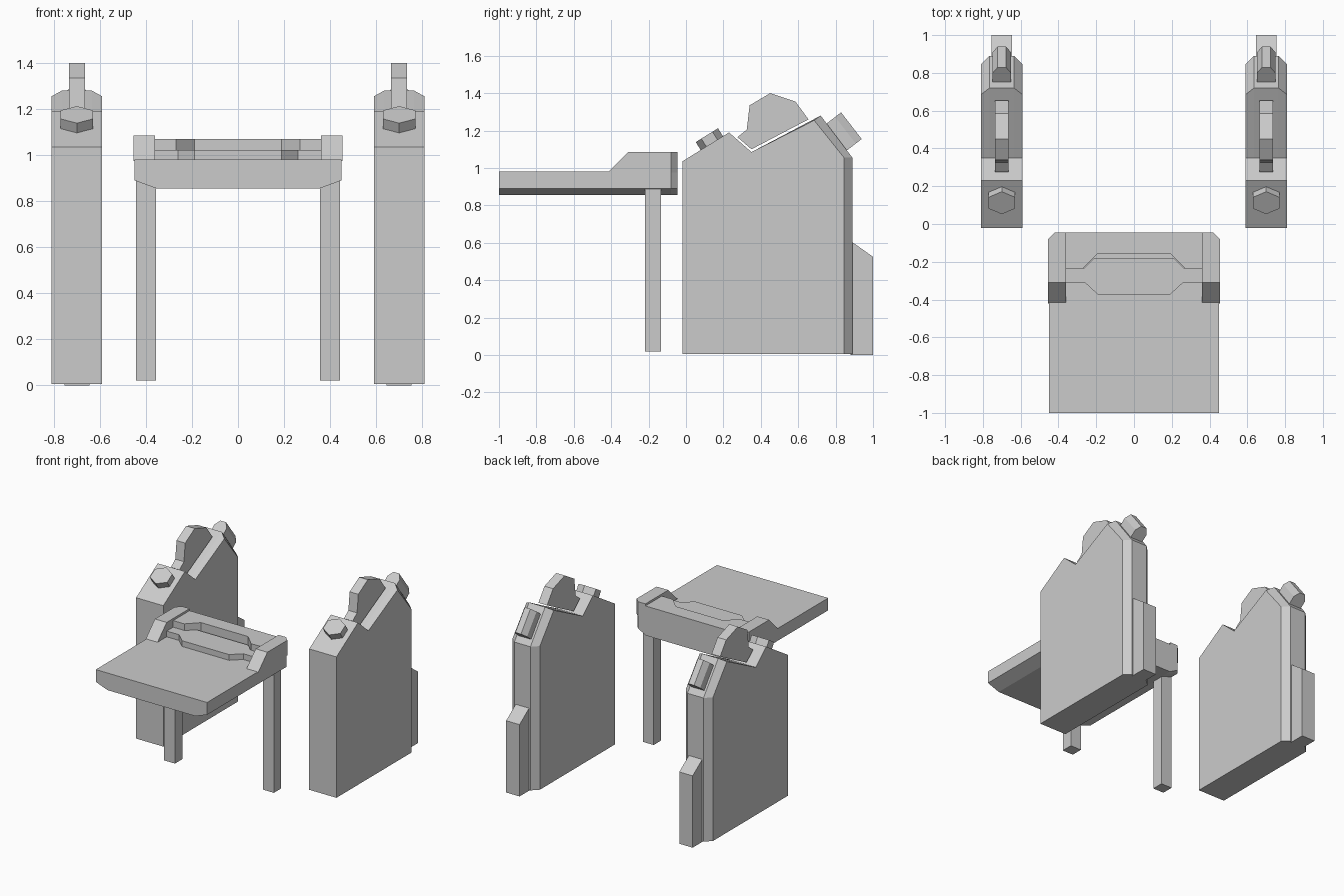
import bpy
import math
from mathutils import Vector

if "Cube" in bpy.data.objects:
    bpy.data.objects.remove(bpy.data.objects["Cube"], do_unlink=True)

GREY = (0.6, 0.6, 0.6, 1.0)
mat = bpy.data.materials.new("plain grey")
mat.use_nodes = True
mat.diffuse_color = GREY
mat.node_tree.nodes["Principled BSDF"].inputs["Base Color"].default_value = GREY


def loft(name, rings):
    """Skin a list of equally sized rings of points and cap both ends."""
    n = len(rings[0])
    verts = [p for ring in rings for p in ring]
    faces = [tuple(range(n)), tuple(range(len(verts) - n, len(verts)))]
    for r in range(len(rings) - 1):
        for i in range(n):
            j = (i + 1) % n
            faces.append((r * n + i, r * n + j, (r + 1) * n + j, (r + 1) * n + i))
    mesh = bpy.data.meshes.new(name)
    mesh.from_pydata(verts, [], faces)
    mesh.materials.append(mat)
    obj = bpy.data.objects.new(name, mesh)
    bpy.context.collection.objects.link(obj)
    # consistent outward normals
    import bmesh
    bm = bmesh.new()
    bm.from_mesh(mesh)
    bmesh.ops.recalc_face_normals(bm, faces=bm.faces)
    bm.to_mesh(mesh)
    bm.free()
    return obj


def side_loft(name, sections):
    """Sections are (x, yz profile)."""
    return loft(name, [[(x, y, z) for y, z in prof] for x, prof in sections])


def plan(name, outline, z0, z1):
    return loft(name, [[(x, y, z) for x, y in outline] for z in (z0, z1)])


def box(name, x0, x1, y0, y1, z0, z1):
    return plan(name, [(x0, y0), (x1, y0), (x1, y1), (x0, y1)], z0, z1)


def tilted_prism(name, x, base, normal, section, height_scales):
    """Extrude a local (x, along slope) section along a tilted normal."""
    up = Vector((0, *normal)).normalized()
    along = Vector((0, -up.z, up.y))
    centre = Vector((x, *base))
    return loft(name, [[centre + Vector((u * s, 0, 0)) + along * v + up * h
                        for u, v in section] for h, s in height_scales])


# Standing side panels, one on each side
front_edge = [(-0.02, 0.005), (-0.02, 1.035), (0.23, 1.19), (0.35, 1.085)]
panel_outer = front_edge + [(0.685, 1.255), (0.845, 1.055), (0.845, 0.005)]
panel_inner = front_edge + [(0.72, 1.28), (0.89, 1.055), (0.89, 0.005)]
fin = [(0.275, 1.165), (0.35, 1.10), (0.655, 1.26), (0.585, 1.355),
       (0.45, 1.40), (0.34, 1.335), (0.325, 1.205)]
rear = [(0.88, 0), (0.88, 0.61), (1.0, 0.525), (1.0, 0)]
hexagon = [(0.081 * math.sin(a), 0.07 * math.cos(a))
           for a in (math.radians(60 * i) for i in range(6))]
knob = [(-0.05, -0.09), (0.05, -0.09), (0.05, 0.09), (-0.05, 0.09)]

for side, sx in (("left", 1), ("right", -1)):
    cx = 0.70 * sx
    side_loft(side + "_panel", [(cx - 0.11, panel_outer), (cx - 0.065, panel_inner),
                                (cx + 0.065, panel_inner), (cx + 0.11, panel_outer)])
    side_loft(side + "_fin", [(cx - 0.035, fin), (cx + 0.035, fin)])
    side_loft(side + "_rear_block", [(cx - 0.054, rear), (cx + 0.054, rear)])
    tilted_prism(side + "_front_bolt", cx, (0.138, 1.133), (-0.155, 0.25),
                 hexagon, [(0, 1), (0.05, 1)])
    tilted_prism(side + "_rear_knob", cx, (0.805, 1.165), (0.79, 0.61),
                 knob, [(-0.01, 1), (0.06, 1), (0.10, 0.45)])


# Table top with bevelled underside and clipped back corners
def slab_section(y, w, wb):
    return [(-w, y, 0.98), (-w, y, 0.89), (-wb, y, 0.855),
            (wb, y, 0.855), (w, y, 0.89), (w, y, 0.98)]


loft("table_top", [slab_section(-1.0, 0.45, 0.355), slab_section(-0.08, 0.45, 0.355),
                   slab_section(-0.045, 0.42, 0.355)])

# Raised arms and legs
arm = [(-0.42, 0.975), (-0.31, 1.085), (-0.045, 1.085), (-0.045, 0.975)]
arm_clipped = arm[:2] + [(-0.08, 1.085), (-0.08, 0.975)]
for side, sx in (("left", 1), ("right", -1)):
    side_loft(side + "_arm", [(0.36 * sx, arm), (0.42 * sx, arm), (0.455 * sx, arm_clipped)])
    box(side + "_leg", 0.4 * sx - 0.044, 0.4 * sx + 0.044, -0.22, -0.135, 0.02, 0.89)


# Back bar with a recess, and the lower shelf in front of it
def mirrored(half):
    return half + [(-x, y) for x, y in reversed(half)]


plan("back_bar", mirrored([(0.365, -0.045), (0.365, -0.235), (0.27, -0.235),
                           (0.19, -0.155)]), 0.975, 1.07)
plan("front_shelf", mirrored([(0.21, -0.18), (0.265, -0.235), (0.365, -0.235),
                              (0.365, -0.31), (0.26, -0.31), (0.19, -0.375)]), 0.975, 1.022)
